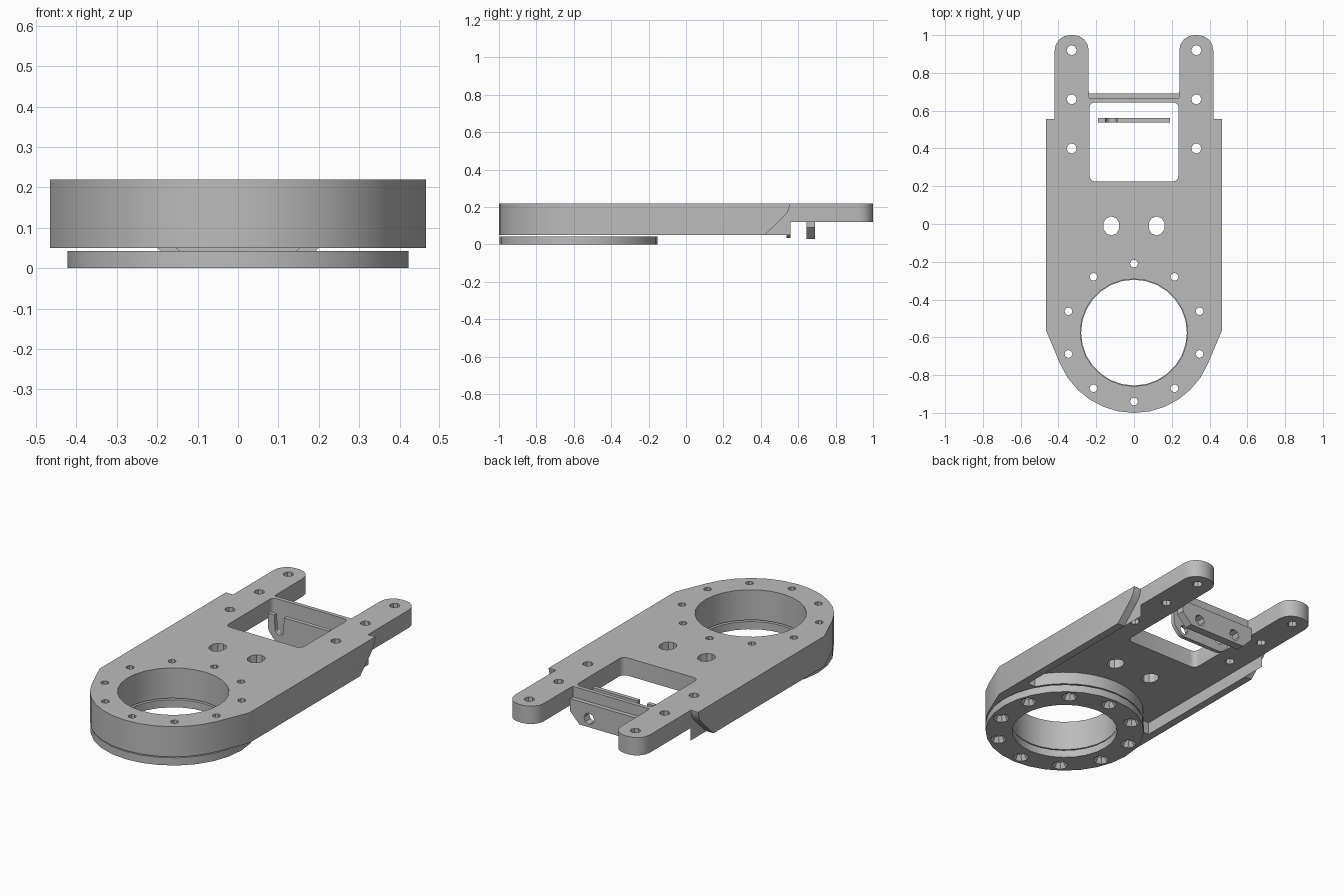
import bpy, bmesh, math
from mathutils import Vector

cube = bpy.data.objects.get("Cube")
if cube:
    bpy.data.objects.remove(cube, do_unlink=True)

grey = bpy.data.materials.new("plain_grey")
grey.use_nodes = True
GREY = (0.5, 0.5, 0.5, 1)
grey.diffuse_color = GREY
grey.node_tree.nodes["Principled BSDF"].inputs["Base Color"].default_value = GREY

RING_Y = -0.575


def prism(name, pts, lo, hi, axis="z", taper=None):
    """Extrude a 2D outline along an axis; taper is a second outline for the far end."""
    place = {"x": lambda p, h: (h, p[0], p[1]),
             "y": lambda p, h: (p[0], h, p[1]),
             "z": lambda p, h: (p[0], p[1], h)}[axis]
    bm = bmesh.new()
    a = [bm.verts.new(place(p, lo)) for p in pts]
    b = [bm.verts.new(place(p, hi)) for p in (taper or pts)]
    bm.faces.new(a)
    bm.faces.new(b)
    for i in range(len(a)):
        j = (i + 1) % len(a)
        bm.faces.new((a[i], a[j], b[j], b[i]))
    bmesh.ops.recalc_face_normals(bm, faces=bm.faces)
    mesh = bpy.data.meshes.new(name)
    bm.to_mesh(mesh)
    bm.free()
    mesh.materials.append(grey)
    obj = bpy.data.objects.new(name, mesh)
    bpy.context.collection.objects.link(obj)
    return obj


def arc(cx, cy, r, start, end, n, stretch=1):
    angles = [math.radians(start + (end - start) * i / n) for i in range(n + 1)]
    return [(cx + r * math.cos(t), cy + r * stretch * math.sin(t)) for t in angles]


def circle(cx, cy, r, n, stretch=1):
    return arc(cx, cy, r, 90, 450, n, stretch)[:-1]


def rounded(pts, steps=4):
    """Outline whose (x, y, radius) corners are rounded."""
    out = []
    for i, p in enumerate(pts):
        c = Vector(p[:2])
        if len(p) == 2:
            out.append(tuple(c))
            continue
        before, after = Vector(pts[i - 1][:2]), Vector(pts[(i + 1) % len(pts)][:2])
        a = c + (before - c).normalized() * p[2]
        b = c + (after - c).normalized() * p[2]
        for k in range(steps + 1):
            t = math.pi / 2 * k / steps
            out.append(tuple(a + (c - a) * math.sin(t) + (b - c) * (1 - math.cos(t))))
    return out


def combine(obj, other, operation="DIFFERENCE"):
    other.hide_render = True
    mod = obj.modifiers.new("combine", "BOOLEAN")
    mod.operation = operation
    mod.solver = "EXACT"
    mod.object = other
    bpy.context.view_layer.objects.active = obj
    bpy.ops.object.modifier_apply(modifier=mod.name)
    bpy.data.objects.remove(other, do_unlink=True)


def smooth(obj):
    obj.data.shade_smooth()
    obj.data.set_sharp_from_angle(angle=math.radians(30))


# Body: rounded front, straight sides and two arms at the back
half = rounded(arc(0, RING_Y, 0.425, -90, -23, 6) + [
    (0.465, -0.565), (0.465, 0.56), (0.42, 0.56),
    (0.42, 1, 0.08), (0.24, 1, 0.08), (0.24, 0.69, 0.025)])
outline = half + [(-x, y) for x, y in reversed(half[1:])]
body = prism("body", outline, 0.05, 0.22)

# Pocket underneath, leaving side rails and the round housing
pocket = [(0.42, 1.1), (0.42, -0.38)] + arc(0, RING_Y, 0.42, 28, 152, 12) + [(-0.42, -0.38), (-0.42, 1.1)]
combine(body, prism("pocket_cutter", pocket, -0.1, 0.12))

# Slanted rear ends of the rails
slant = [(0.38, 0.01), (0.42, 0.05), (0.52, 0.145), (0.545, 0.175),
         (0.555, 0.21), (0.5601, 0.3), (0.7, 0.3), (0.7, 0.01)]
for side in (-1, 1):
    lo, hi = sorted((side * 0.4201, side * 0.6))
    combine(body, prism("rail_cutter", slant, lo, hi, "x"))

# Window and bore
window = rounded([(-0.235, 0.225, 0.03), (0.235, 0.225, 0.03),
                  (0.235, 0.643, 0.025), (-0.235, 0.643, 0.025)])
combine(body, prism("window_cutter", window, -0.1, 0.4))
combine(body, prism("bore_cutter", circle(0, RING_Y, 0.284, 28), -0.1, 0.4))

# Bracket hanging under the cross bar
bracket = [(-0.238, 0.16), (-0.238, 0.09), (-0.18, 0.03), (0.18, 0.03), (0.238, 0.09), (0.238, 0.16)]
combine(body, prism("bracket", bracket, 0.643, 0.69, "y"), "UNION")

# Arm holes, cable holes and bracket holes
for side in (-1, 1):
    for y in (0.92, 0.66, 0.4):
        combine(body, prism("arm_hole", circle(side * 0.33, y, 0.027, 8), -0.1, 0.4))
    combine(body, prism("cable_hole", circle(side * 0.12, -0.01, 0.044, 10, 1.15), -0.1, 0.4))
    combine(body, prism("bracket_hole", circle(side * 0.12, 0.078, 0.032, 8), 0.6, 0.75, "y"))

# Retaining ring below the housing
ring = prism("retaining_ring", circle(0, RING_Y, 0.422, 28), 0, 0.043)
combine(ring, prism("ring_bore", circle(0, RING_Y, 0.28, 28), -0.1, 0.4))

# Ten screw holes through both parts, countersunk below
for x, y in circle(0, RING_Y, 0.365, 10):
    for part in (body, ring):
        combine(part, prism("screw_hole", circle(x, y, 0.021, 8), -0.1, 0.4))
    combine(ring, prism("countersink", circle(x, y, 0.044, 8), -0.002, 0.03,
                        taper=circle(x, y, 0.024, 8)))

# Loose clamp plate in the window, with a slot and a hole
clamp = rounded([(-0.19, 0.09, 0.02), (-0.14, 0.035, 0.02), (0.14, 0.035, 0.02), (0.19, 0.09, 0.02),
                 (0.19, 0.185), (-0.09, 0.185), (-0.095, 0.08, 0.024),
                 (-0.145, 0.08, 0.024), (-0.15, 0.185), (-0.19, 0.185)])
clamp_plate = prism("clamp_plate", clamp, 0.537, 0.56, "y")
combine(clamp_plate, prism("clamp_hole", circle(0.12, 0.078, 0.026, 8), 0.5, 0.6, "y"))

for part in (body, ring, clamp_plate):
    smooth(part)
